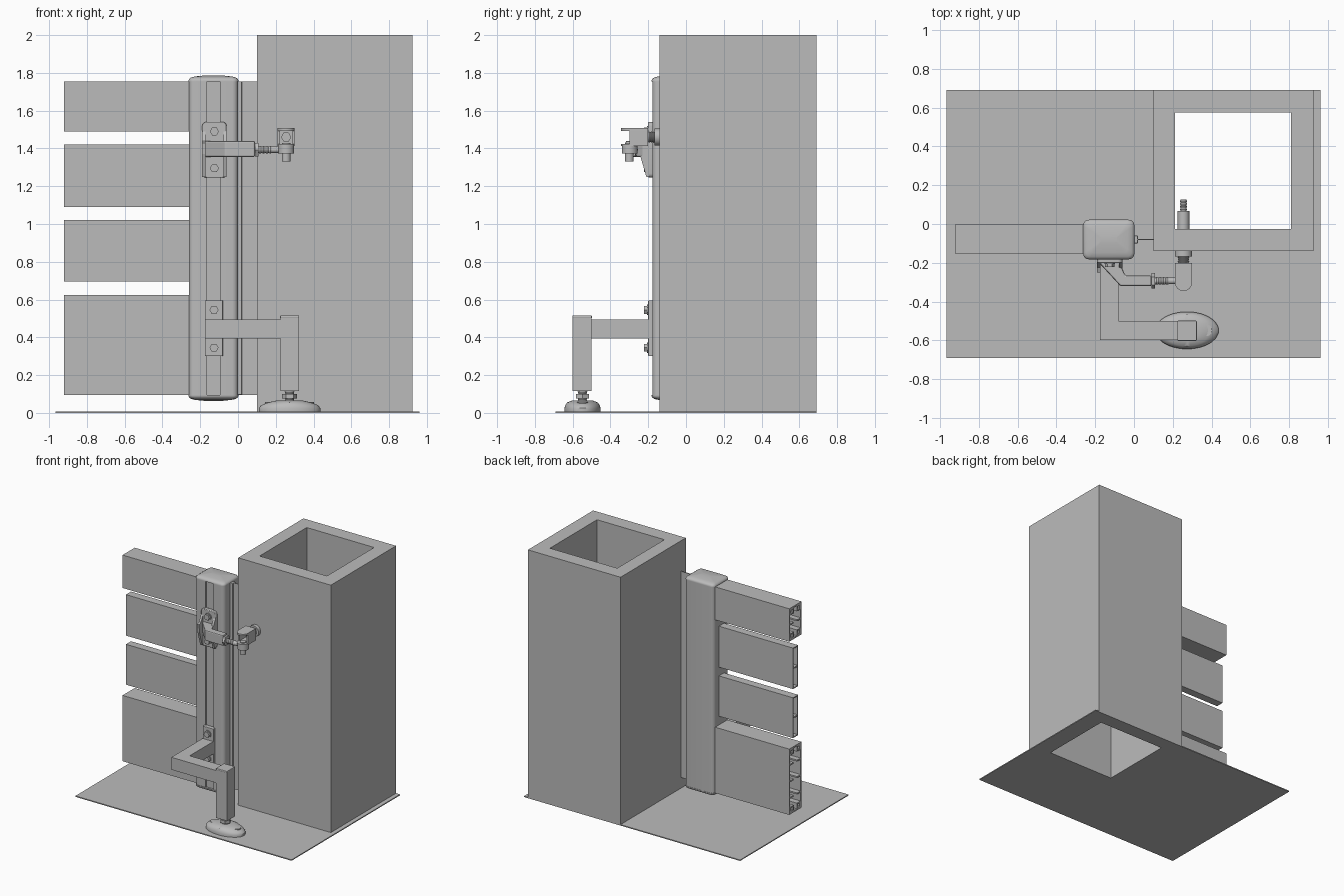
import bpy, bmesh
from math import cos, sin, pi, radians

if "Cube" in bpy.data.objects:
    bpy.data.objects.remove(bpy.data.objects["Cube"], do_unlink=True)

grey = bpy.data.materials.new("plain_grey")
grey.use_nodes = True
grey.diffuse_color = (0.5, 0.5, 0.5, 1)
grey.node_tree.nodes["Principled BSDF"].inputs["Base Color"].default_value = (0.5, 0.5, 0.5, 1)


def place(u, v, w, axis):
    return {"x": (w, u, v), "y": (u, w, v), "z": (u, v, w)}[axis]


def finish(name, bm, bevel=0, smooth=False):
    bmesh.ops.recalc_face_normals(bm, faces=bm.faces)
    me = bpy.data.meshes.new(name)
    bm.to_mesh(me)
    bm.free()
    me.materials.append(grey)
    if smooth:
        me.shade_smooth()
        me.set_sharp_from_angle(angle=radians(35))
    ob = bpy.data.objects.new(name, me)
    bpy.context.collection.objects.link(ob)
    if bevel:
        mod = ob.modifiers.new("bevel", "BEVEL")
        mod.width, mod.segments = bevel, 2
    return ob


def loft(name, rings, axis="z", bevel=0, smooth=False):
    """Skin a stack of (outline, height) rings and close both ends."""
    bm = bmesh.new()
    rows = [[bm.verts.new(place(u, v, w, axis)) for u, v in pts] for pts, w in rings]
    for a, b in zip(rows, rows[1:]):
        for i in range(len(a)):
            j = (i + 1) % len(a)
            bm.faces.new((a[i], a[j], b[j], b[i]))
    bm.faces.new(rows[0])
    bm.faces.new(rows[-1])
    return finish(name, bm, bevel, smooth)


def prism(name, pts, w0, w1, axis="z", bevel=0, smooth=False):
    return loft(name, [(pts, w0), (pts, w1)], axis, bevel, smooth)


def rect(u0, u1, v0, v1):
    return [(u0, v0), (u1, v0), (u1, v1), (u0, v1)]


def rounded(u0, u1, v0, v1, r, n=5):
    pts = []
    corners = [(u1 - r, v1 - r), (u0 + r, v1 - r), (u0 + r, v0 + r), (u1 - r, v0 + r)]
    for k, (cu, cv) in enumerate(corners):
        for i in range(n + 1):
            t = (k + i / n) * pi / 2
            pts.append((cu + r * cos(t), cv + r * sin(t)))
    return pts


def oval(cu, cv, ru, rv, n=24):
    return [(cu + ru * cos(2 * pi * i / n), cv + rv * sin(2 * pi * i / n)) for i in range(n)]


def box(name, x0, x1, y0, y1, z0, z1, bevel=0):
    return prism(name, rect(x0, x1, y0, y1), z0, z1, bevel=bevel)


def rod(name, u, v, r, w0, w1, axis="z", n=24):
    return prism(name, oval(u, v, r, r, n), w0, w1, axis, smooth=n > 8)


def threaded(name, u, v, r, w0, w1, axis, n=8):
    rings = []
    for i in range(n + 1):
        w = w0 + (w1 - w0) * i / n
        rings.append((oval(u, v, r * (1 if i % 2 else 0.85), r * (1 if i % 2 else 0.85)), w))
    return loft(name, rings, axis)


def tube(name, outer, inner, w0, w1, axis="z"):
    """Open rectangular tube."""
    bm = bmesh.new()
    rows = [[bm.verts.new(place(u, v, w, axis)) for u, v in pts]
            for pts, w in ((outer, w0), (outer, w1), (inner, w1), (inner, w0))]
    for k in range(4):
        a, b = rows[k], rows[(k + 1) % 4]
        for i in range(4):
            j = (i + 1) % 4
            bm.faces.new((a[i], a[j], b[j], b[i]))
    return finish(name, bm)


# Ground plate and hollow pillar
shaft = rect(0.21, 0.81, -0.025, 0.575)
tube("ground_plate", rect(-0.965, 0.96, -0.69, 0.69), shaft, 0, 0.008)
tube("pillar", rect(0.10, 0.925, -0.14, 0.69), shaft, 0.008, 2)

# Hollow boards: the outer two are deep, the middle two are thin
boards = [(0.095, 0.625, 1, 3), (0.695, 1.02, 0, 1), (1.09, 1.42, 0, 1), (1.49, 1.755, 1, 1)]
for k, (z0, z1, deep, ribs) in enumerate(boards):
    y0, y1 = (-0.155, 0.0) if deep else (-0.112, -0.048)
    t = 0.012 if deep else 0.008
    name = "board_%d" % (k + 1)
    tube(name, rect(y0, y1, z0, z1), rect(y0 + t, y1 - t, z0 + t, z1 - t), -0.92, -0.25, "x")
    for i in range(ribs):
        z = z0 + (z1 - z0) * (i + 1) / (ribs + 1)
        if deep:
            for s, (a, b) in enumerate(((y0 + t, y0 + 0.055), (y1 - 0.055, y1 - t))):
                box("%s_rib_%d_%d" % (name, i, s), -0.92, -0.25, a, b, z - 0.006, z + 0.006)
        else:
            box("%s_rib_%d" % (name, i), -0.92, -0.25, y0 + t, y1 - t, z - 0.005, z + 0.005)
    if deep:
        # Screw channels in the corners
        for i, y in enumerate((y0 + 0.035, y1 - 0.035)):
            for j, z in enumerate((z0 + 0.035, z1 - 0.035)):
                tube("%s_channel_%d%d" % (name, i, j), rect(y - 0.023, y + 0.023, z - 0.023, z + 0.023),
                     rect(y - 0.013, y + 0.013, z - 0.013, z + 0.013), -0.92, -0.25, "x")

# Gate post with a shallow groove in front
outline = rounded(-0.26, 0.0, -0.178, 0.02, 0.03)
half = len(outline) * 3 // 4
groove = [(-0.165, -0.178), (-0.165, -0.166), (-0.095, -0.166), (-0.095, -0.178)]
prism("gate_post", outline[:half] + groove + outline[half:], 0.095, 1.755, smooth=True)


def post_cap(name, z, up):
    steps = [(0, 0), (0.0, 0.006), (0.004, 0.014), (0.014, 0.021), (0.035, 0.026), (0.09, 0.032)]
    loft(name, [(rounded(-0.262 + d, 0.002 - d, -0.182 + d, 0.022 - d, 0.03 - d * 0.32), z + up * h)
                for d, h in steps], smooth=True)


post_cap("post_top_cap", 1.755, 1)
post_cap("post_bottom_cap", 0.095, -1)

# Sealing strip between post and pillar
box("seal_carrier", -0.002, 0.02, -0.1, -0.06, 0.095, 1.755, 0.004)
box("seal_lip", 0.018, 0.1, -0.083, -0.077, 0.095, 1.755)


def bolt(name, x, z, y):
    rod(name + "_washer", x, z, 0.028, y - 0.006, y, "y")
    rod(name + "_head", x, z, 0.024, y - 0.022, y - 0.006, "y", 6)


# Upper hinge: plate, angled arm and gusset
prism("upper_hinge_plate", rounded(-0.19, -0.06, 1.245, 1.54, 0.022), -0.2, -0.166, "y", 0.004, True)
arm = [(-0.185, -0.195), (-0.07, -0.32), (0.09, -0.32), (0.09, -0.265), (-0.045, -0.265), (-0.075, -0.195)]
prism("upper_hinge_arm", arm, 1.355, 1.44, bevel=0.008)
web = [(-0.195, 1.25), (-0.195, 1.5), (-0.225, 1.44), (-0.25, 1.43), (-0.245, 1.37), (-0.21, 1.25)]
for side, x in (("right", -0.19), ("left", -0.078)):
    prism("upper_hinge_web_" + side, web, x, x + 0.018, "x")
for k, z in enumerate((1.295, 1.49)):
    bolt("upper_hinge_bolt_%d" % k, -0.125, z, -0.2)

# Adjustable eye bolt
rod("eye_bolt_nut", -0.293, 1.393, 0.04, 0.09, 0.108, "x", 6)
threaded("eye_bolt_thread", -0.293, 1.393, 0.02, 0.108, 0.18, "x")
rod("eye_bolt_shank", -0.293, 1.393, 0.017, 0.18, 0.23, "x")
rod("eye_ring", 0.255, -0.298, 0.042, 1.372, 1.412)
rod("hinge_pin", 0.255, -0.3, 0.023, 1.33, 1.43)

# Wall bracket: rounded top and bottom, side walls and back
dome = [(0.255 + 0.045 * cos(pi + pi * i / 12), -0.3 + 0.045 * sin(pi + pi * i / 12)) for i in range(13)]
dome += [(0.30, -0.205), (0.21, -0.205)]
prism("bracket_top", dome, 1.493, 1.507, smooth=True)
prism("bracket_bottom", dome, 1.412, 1.424, smooth=True)
for side, x in (("right", 0.21), ("left", 0.288)):
    box("bracket_wall_" + side, x, x + 0.012, -0.3, -0.205, 1.42, 1.5)
box("bracket_back", 0.21, 0.30, -0.215, -0.2, 1.412, 1.507)
rod("bracket_inner_head", 0.255, 1.46, 0.027, -0.235, -0.215, "y", 6)

# Wall anchor through the pillar
threaded("anchor_front_thread", 0.255, 1.46, 0.03, -0.2, -0.165, "y", 6)
rod("anchor_flange", 0.255, 1.46, 0.045, -0.168, -0.14, "y")
rod("anchor_sleeve", 0.255, 1.46, 0.03, -0.14, 0.068, "y")
threaded("anchor_rear_thread", 0.255, 1.46, 0.018, 0.068, 0.125, "y")

# Lower support: plate, bent arm and upright
box("lower_plate", -0.175, -0.08, -0.2, -0.166, 0.30, 0.595, 0.003)
for k, z in enumerate((0.345, 0.545)):
    bolt("lower_plate_bolt_%d" % k, -0.127, z, -0.2)
elbow = [(-0.175, -0.195), (-0.175, -0.598), (0.23, -0.598), (0.23, -0.5), (-0.08, -0.5), (-0.08, -0.195)]
prism("lower_arm", elbow, 0.395, 0.495)
box("lower_upright", 0.225, 0.322, -0.6, -0.5, 0.115, 0.505)
box("upright_cap", 0.223, 0.324, -0.602, -0.498, 0.5, 0.516, 0.005)

# Levelling foot
cx, cy = 0.273, -0.548
threaded("foot_spindle", cx, cy, 0.026, 0.055, 0.12, "z")
rod("foot_nut", cx, cy, 0.04, 0.075, 0.1, "z", 6)
steps = [(1, 1, 0.008), (1, 1, 0.025), (0.93, 0.95, 0.04), (0.72, 0.85, 0.055), (0.4, 0.55, 0.066)]
loft("foot_base", [(oval(cx, cy, 0.163 * a, 0.096 * b, 40), z) for a, b, z in steps], smooth=True)
for side, s in (("left", 1), ("right", -1)):
    rod("foot_screw_" + side, cx + s * 0.1, cy, 0.03, 0.03, 0.057)
